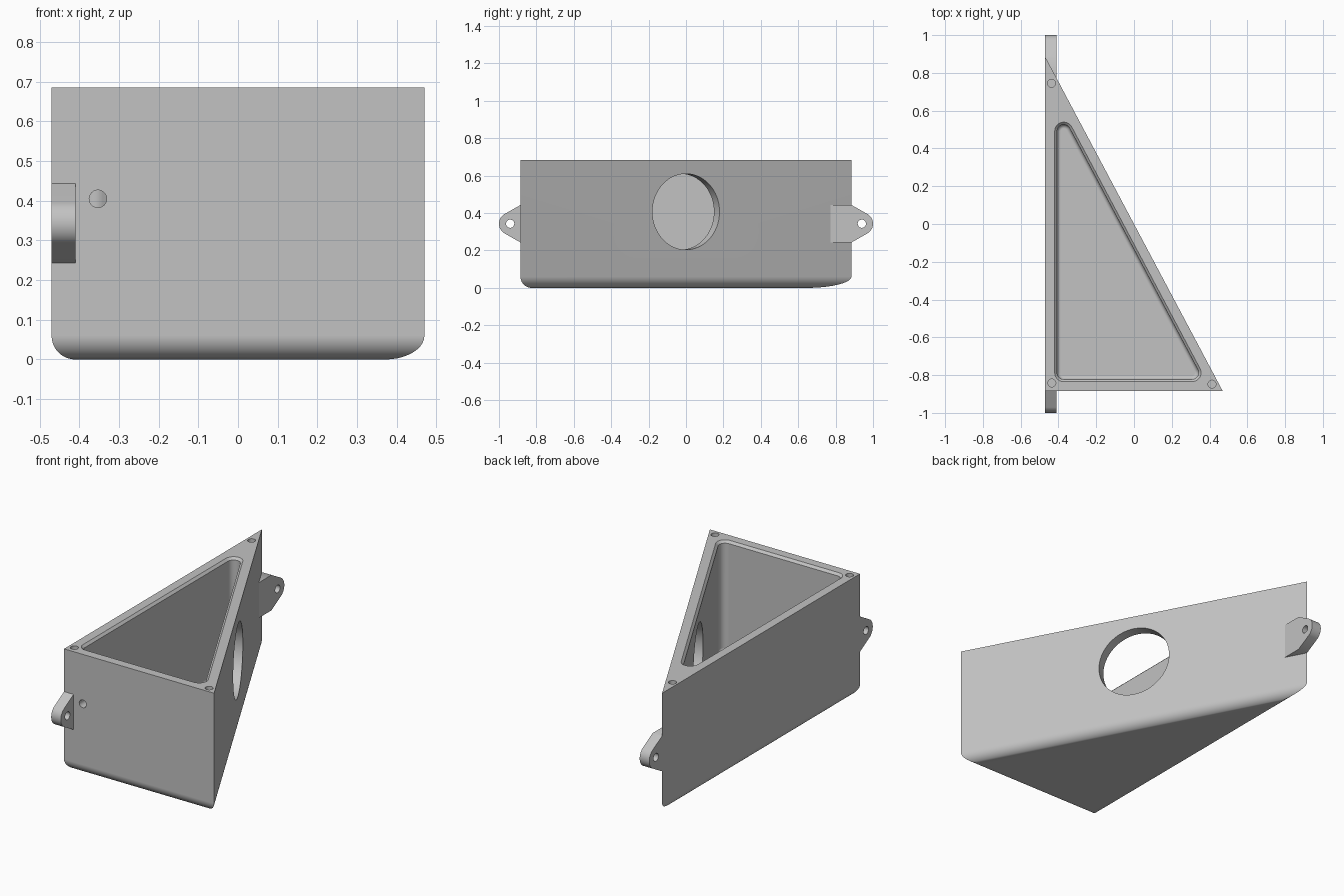
import bpy, bmesh
from math import sin, cos, pi, radians, atan2, hypot
from mathutils import Vector, Matrix

cube = bpy.data.objects.get("Cube")
if cube:
    bpy.data.objects.remove(cube, do_unlink=True)

# Overall sizes
HX, HY, TOP = 0.47, 0.885, 0.685
WALL, FLOOR, EDGE = 0.063, 0.06, 0.06
NX, NY = HY / hypot(HX, HY), HX / hypot(HX, HY)   # slanted wall normal

grey = bpy.data.materials.new("plain_grey")
grey.use_nodes = True
colour = (0.54, 0.54, 0.54, 1)
grey.diffuse_color = colour
grey.node_tree.nodes["Principled BSDF"].inputs["Base Color"].default_value = colour


def make_object(name, bm):
    bmesh.ops.recalc_face_normals(bm, faces=bm.faces)
    mesh = bpy.data.meshes.new(name)
    bm.to_mesh(mesh)
    bm.free()
    mesh.materials.append(grey)
    obj = bpy.data.objects.new(name, mesh)
    bpy.context.collection.objects.link(obj)
    return obj


def ring(inset, radius, z, steps=10):
    """Triangle outline moved inward, with optional rounded corners."""
    d = inset + radius
    x, y = -HX + d, -HY + d
    slant = atan2(NY, NX)
    corners = [((x, y), pi, 1.5 * pi),
               (((-d - NY * y) / NX, y), 1.5 * pi, 2 * pi + slant),
               ((x, (-d - NX * x) / NY), slant, pi)]
    if radius == 0:
        return [Vector((*c, z)) for c, _, _ in corners]
    return [Vector((c[0] + radius * cos(a + (b - a) * i / steps),
                    c[1] + radius * sin(a + (b - a) * i / steps), z))
            for c, a, b in corners for i in range(steps + 1)]


def loft(name, rings):
    bm = bmesh.new()
    rows = [[bm.verts.new(p) for p in r] for r in rings]
    for low, high in zip(rows, rows[1:]):
        for i in range(len(low)):
            j = (i + 1) % len(low)
            bm.faces.new((low[i], low[j], high[j], high[i]))
    bm.faces.new(rows[0][::-1])
    bm.faces.new(rows[-1])
    return make_object(name, bm)


def cylinder(name, centre, axis, radius, depth, segments=32):
    bm = bmesh.new()
    turn = Vector(axis).to_track_quat('Z', 'Y').to_matrix().to_4x4()
    bmesh.ops.create_cone(bm, cap_ends=True, segments=segments, radius1=radius,
                          radius2=radius, depth=depth,
                          matrix=Matrix.Translation(centre) @ turn)
    return make_object(name, bm)


def cut(obj, cutter):
    mod = obj.modifiers.new("cut", 'BOOLEAN')
    mod.operation = 'DIFFERENCE'
    mod.solver = 'EXACT'
    mod.object = cutter
    cutter.hide_render = True
    bpy.context.view_layer.objects.active = obj
    bpy.ops.object.modifier_apply(modifier=mod.name)
    bpy.data.objects.remove(cutter, do_unlink=True)


def smooth(obj):
    bpy.ops.object.select_all(action='DESELECT')
    obj.select_set(True)
    bpy.context.view_layer.objects.active = obj
    bpy.ops.object.shade_smooth_by_angle(angle=radians(30))
    mod = obj.modifiers.new("flat_face_normals", 'WEIGHTED_NORMAL')
    mod.keep_sharp = True


# Wedge housing with rounded bottom edges
arc = [i / 10 * pi / 2 for i in range(11)]
housing = loft("housing", [ring(EDGE * (1 - sin(a)), 0, EDGE * (1 - cos(a))) for a in arc]
               + [ring(0, 0, TOP)])

# Cavity with a filleted floor and a bevelled rim
FILLET, CORNER, BEVEL = 0.02, 0.035, 0.013
rings = []
for a in arc[::2]:
    f = FILLET * (1 - sin(a))
    rings.append(ring(WALL + f, CORNER - f, FLOOR + FILLET * (1 - cos(a))))
rings.append(ring(WALL, CORNER, TOP - BEVEL))
rings += [ring(WALL - BEVEL, CORNER + BEVEL, z) for z in (TOP, TOP + 0.05)]
cut(housing, loft("cavity_cutter", rings))

# Large round opening in the slanted wall
cut(housing, cylinder("opening_cutter", (0, 0, 0.407), (NX, NY, 0), 0.203, 0.2, 64))

# Small cable hole in the front wall
cut(housing, cylinder("cable_cutter", (-0.353, -HY, 0.405), (0, 1, 0), 0.022, 0.2))

# Screw holes in the top rim
for x, y in ((-0.437, 0.745), (-0.435, -0.842), (0.413, -0.848)):
    cut(housing, cylinder("screw_cutter", (x, y, TOP), (0, 0, 1), 0.021, 0.2))
smooth(housing)


def mounting_tab(name, side, root):
    """Tapered ear with a rounded tip and a screw hole."""
    mid, half, tip, radius, thick = 0.343, 0.1, 0.94, 0.06, 0.06
    outline = [(tip + radius * cos(a), mid + radius * sin(a))
               for a in (radians(-60 + 10 * i) for i in range(13))]
    outline += [(HY, mid + half)]
    if root < HY:
        outline += [(root, mid + half), (root, mid - half)]
    outline += [(HY, mid - half)]
    bm = bmesh.new()
    face = bm.faces.new([bm.verts.new((-HX, side * y, z)) for y, z in outline])
    grown = bmesh.ops.extrude_face_region(bm, geom=[face])["geom"]
    bmesh.ops.translate(bm, vec=(thick, 0, 0),
                        verts=[v for v in grown if isinstance(v, bmesh.types.BMVert)])
    tab = make_object(name, bm)
    cut(tab, cylinder("tab_cutter", (-HX, side * tip, mid), (1, 0, 0), 0.022, 0.3))
    return tab


front_tab = mounting_tab("front_mounting_tab", -1, HY)
smooth(front_tab)

# Rear tab is trimmed flush against the slanted wall
rear_tab = mounting_tab("rear_mounting_tab", 1, 0.765)
bm = bmesh.new()
bm.from_mesh(rear_tab.data)
bmesh.ops.bisect_plane(bm, geom=bm.verts[:] + bm.edges[:] + bm.faces[:],
                       plane_co=(0, 0, 0), plane_no=(NX, NY, 0), clear_inner=True)
bm.to_mesh(rear_tab.data)
bm.free()
smooth(rear_tab)
